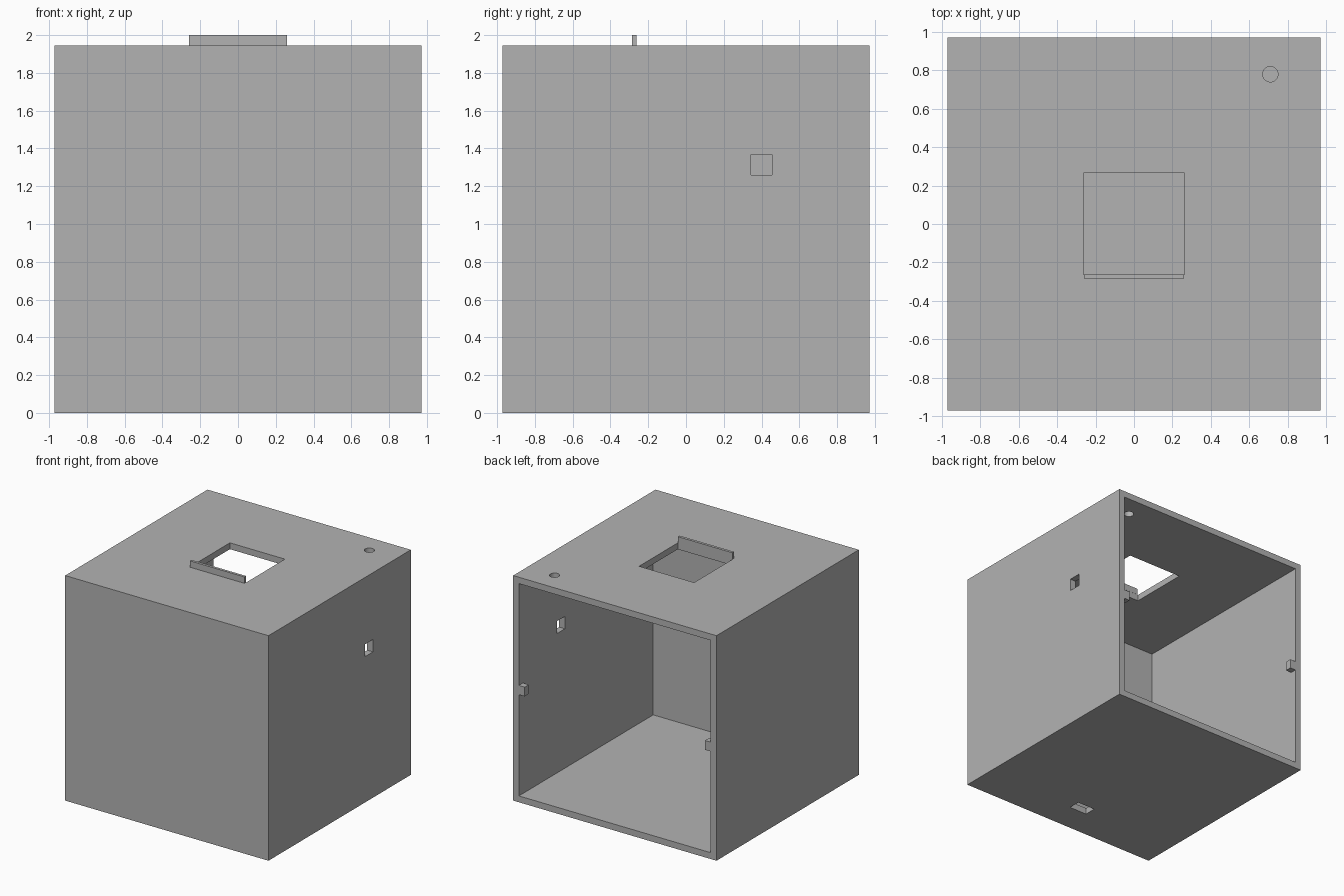
import bpy
import bmesh
from mathutils import Matrix, Vector

if "Cube" in bpy.data.objects:
    bpy.data.objects.remove(bpy.data.objects["Cube"])

HALF, HEIGHT = 0.972, 1.945
WALL, FRONT_WALL = 0.055, 0.11
INNER = HALF - WALL

grey = bpy.data.materials.new("plain grey")
grey.use_nodes = True
grey.diffuse_color = (0.45, 0.45, 0.45, 1)
grey.node_tree.nodes["Principled BSDF"].inputs["Base Color"].default_value = (0.45, 0.45, 0.45, 1)


def make_object(name, bm):
    mesh = bpy.data.meshes.new(name)
    bm.to_mesh(mesh)
    bm.free()
    mesh.materials.append(grey)
    obj = bpy.data.objects.new(name, mesh)
    bpy.context.collection.objects.link(obj)
    return obj


def box(name, low, high):
    low, high = Vector(low), Vector(high)
    bm = bmesh.new()
    place = Matrix.Translation((low + high) / 2) @ Matrix.Diagonal((*(high - low), 1))
    bmesh.ops.create_cube(bm, size=1, matrix=place)
    return make_object(name, bm)


def cylinder(name, centre, radius, depth):
    bm = bmesh.new()
    bmesh.ops.create_cone(bm, cap_ends=True, segments=32, radius1=radius, radius2=radius,
                          depth=depth, matrix=Matrix.Translation(centre))
    return make_object(name, bm)


# Outer block and the shapes cut out of it
housing = box("housing", (-HALF, -HALF, 0), (HALF, HALF, HEIGHT))
cutters = [
    box("cavity_cutter", (-INNER, FRONT_WALL - HALF, WALL), (INNER, HALF + 0.1, HEIGHT - WALL)),
    box("top_window_cutter", (-0.263, -0.263, HEIGHT - 0.1), (0.263, 0.265, HEIGHT + 0.1)),
    box("side_port_cutter", (HALF - 0.1, 0.345, 1.26), (HALF + 0.1, 0.455, 1.367)),
    box("bottom_slot_cutter", (-0.085, -0.715, -0.1), (0.085, -0.61, 0.1)),
    cylinder("cable_hole_cutter", (0.71, 0.78, HEIGHT), 0.04, 0.2),
]
for cutter in cutters:
    cutter.hide_render = True
    mod = housing.modifiers.new(cutter.name, "BOOLEAN")
    mod.operation = "DIFFERENCE"
    mod.solver = "EXACT"
    mod.object = cutter

# Bake the cuts and drop the cutters
bpy.context.view_layer.update()
evaluated = housing.evaluated_get(bpy.context.evaluated_depsgraph_get())
cut_mesh = bpy.data.meshes.new_from_object(evaluated)
housing.modifiers.clear()
housing.data = cut_mesh
for cutter in cutters:
    bpy.data.objects.remove(cutter)

# Upright lip along the front edge of the top window
box("top_lip", (-0.26, -0.285, HEIGHT), (0.26, -0.262, 2.0))

# Small stop tabs on the side walls at the open back
for side, name in ((1, "left_tab"), (-1, "right_tab")):
    xs = sorted((side * INNER, side * (INNER - WALL)))
    box(name, (xs[0], HALF - WALL, 0.93), (xs[1], HALF, 1.01))
